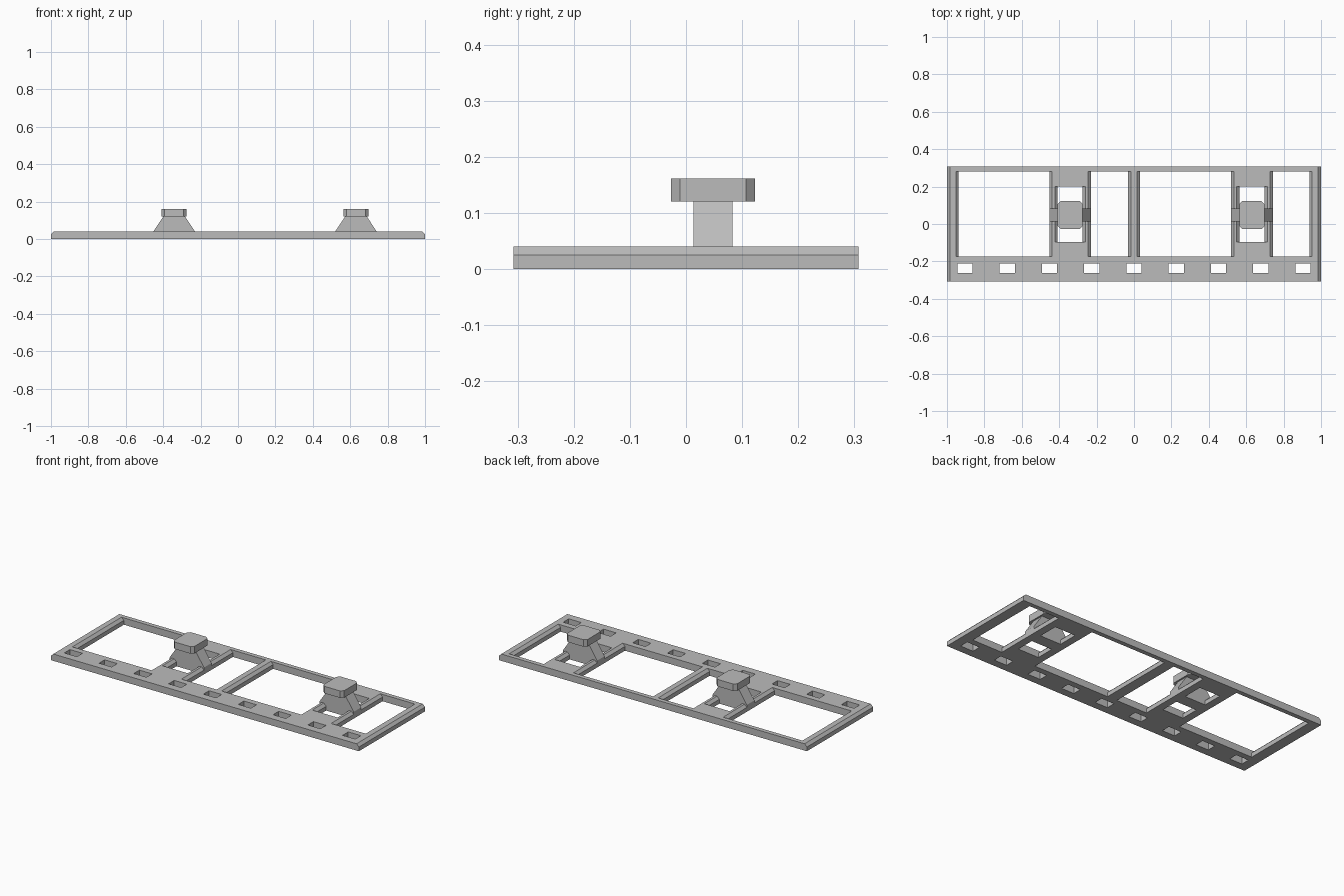
import bpy
import bmesh
from mathutils import Vector

if "Cube" in bpy.data.objects:
    bpy.data.objects.remove(bpy.data.objects["Cube"])

grey = bpy.data.materials.new("plain grey")
grey.use_nodes = True
grey.diffuse_color = (0.5, 0.5, 0.5, 1)
grey.node_tree.nodes["Principled BSDF"].inputs["Base Color"].default_value = (0.5, 0.5, 0.5, 1)

DEPTH, HEIGHT, EDGE, BEVEL = 0.307, 0.04, 0.025, 0.015


def prism(name, outline, start, end, axis="Y"):
    """Extrude an XZ outline along Y, or an XY outline along Z."""
    bm = bmesh.new()
    place = (lambda a, b: (a, start, b)) if axis == "Y" else (lambda a, b: (a, b, start))
    face = bm.faces.new([bm.verts.new(place(a, b)) for a, b in outline])
    grown = bmesh.ops.extrude_face_region(bm, geom=[face])["geom"]
    shift = Vector((0, end - start, 0) if axis == "Y" else (0, 0, end - start))
    bmesh.ops.translate(bm, vec=shift, verts=[v for v in grown if isinstance(v, bmesh.types.BMVert)])
    bmesh.ops.recalc_face_normals(bm, faces=bm.faces)
    mesh = bpy.data.meshes.new(name)
    bm.to_mesh(mesh)
    bm.free()
    mesh.materials.append(grey)
    obj = bpy.data.objects.new(name, mesh)
    bpy.context.collection.objects.link(obj)
    return obj


def cut(target, x0, x1, y0, y1, flare=BEVEL):
    """Cut an opening whose left and right edges are chamfered at the top."""
    top = HEIGHT + 0.003
    f = flare * (top - EDGE) / (HEIGHT - EDGE)
    cutter = prism("cutter", [(x0, -0.02), (x1, -0.02), (x1, EDGE), (x1 + f, top),
                              (x0 - f, top), (x0, EDGE)], y0, y1)
    cutter.hide_render = True
    mod = target.modifiers.new("opening", "BOOLEAN")
    mod.operation = "DIFFERENCE"
    mod.solver = "EXACT"
    mod.object = cutter
    bpy.context.view_layer.objects.active = target
    bpy.ops.object.modifier_apply(modifier=mod.name)
    bpy.data.objects.remove(cutter)


# Base plate with chamfered ends
plate = prism("base_plate", [(-1, 0), (1, 0), (1, EDGE), (1 - BEVEL, HEIGHT),
                             (BEVEL - 1, HEIGHT), (-1, EDGE)], -DEPTH, DEPTH)

# Large windows
for x0, x1 in [(-0.938, -0.453), (-0.23, -0.031), (0.031, 0.519), (0.742, 0.937)]:
    cut(plate, x0, x1, -0.175, 0.281)

# Row of small slots along the front
for i in range(9):
    x = (i - 4) * 0.226
    cut(plate, x - 0.041, x + 0.041, -0.262, -0.21, flare=0)

# Mounts: a tapered post over two openings, topped by a cap
LEG0, LEG1 = 0.013, 0.083
for side, cx in (("right", -0.3415), ("left", 0.6305)):
    for y0, y1 in ((-0.095, LEG0), (LEG1, 0.2)):
        cut(plate, cx - 0.067, cx + 0.067, y0, y1)
    prism(side + "_post", [(cx - 0.1115, 0.01), (cx + 0.1115, 0.01), (cx + 0.1115, HEIGHT),
                           (cx + 0.055, 0.125), (cx - 0.055, 0.125), (cx - 0.1115, HEIGHT)], LEG0, LEG1)
    w, d, c, cy = 0.067, 0.075, 0.016, 0.048
    corners = [(-w + c, -d), (w - c, -d), (w, -d + c), (w, d - c),
               (w - c, d), (-w + c, d), (-w, d - c), (-w, -d + c)]
    prism(side + "_cap", [(cx + x, cy + y) for x, y in corners], 0.121, 0.162, "Z")
